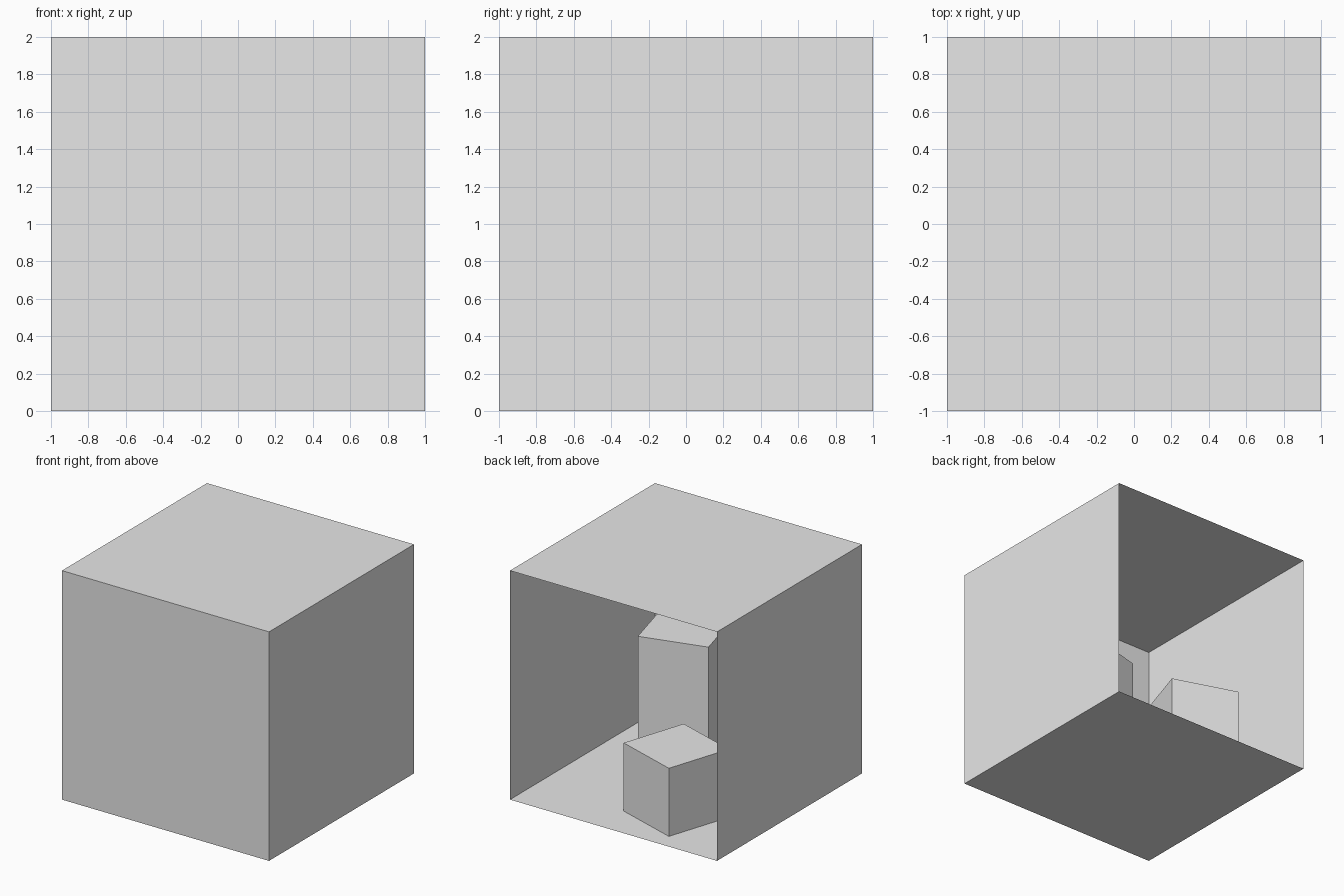
import bpy
from math import radians, pi

if "Cube" in bpy.data.objects:
    bpy.data.objects.remove(bpy.data.objects["Cube"], do_unlink=True)

# One neutral grey for the whole room
grey = bpy.data.materials.new("neutral_grey")
grey.use_nodes = True
colour = (0.8, 0.8, 0.8, 1)
grey.diffuse_color = colour
grey.node_tree.nodes["Principled BSDF"].inputs["Base Color"].default_value = colour


def finish(name):
    obj = bpy.context.object
    obj.name = obj.data.name = name
    obj.data.materials.append(grey)
    return obj


def wall(name, location, rotation=(0, 0, 0)):
    """Thin square sheet whose front faces into the room."""
    bpy.ops.mesh.primitive_plane_add(size=2, location=location, rotation=rotation)
    return finish(name)


def block(name, x, y, height, turn):
    """Square block standing on the floor, turned about its own axis."""
    bpy.ops.mesh.primitive_cube_add(size=1, location=(x, y, height / 2),
                                    rotation=(0, 0, radians(turn)))
    obj = finish(name)
    obj.scale = (SIDE, SIDE, height)
    return obj


SIDE = 0.595

# Room shell, open at the back
wall("floor", (0, 0, 0))
wall("ceiling", (0, 0, 2), (pi, 0, 0))
wall("front_wall", (0, -1, 1), (-pi / 2, 0, 0))
wall("left_wall", (1, 0, 1), (0, -pi / 2, 0))
wall("right_wall", (-1, 0, 1), (0, pi / 2, 0))

# Blocks inside the room
block("tall_block", 0.252, -0.36, 2 * SIDE, 15)
block("short_block", -0.234, 0.468, SIDE, -18)
